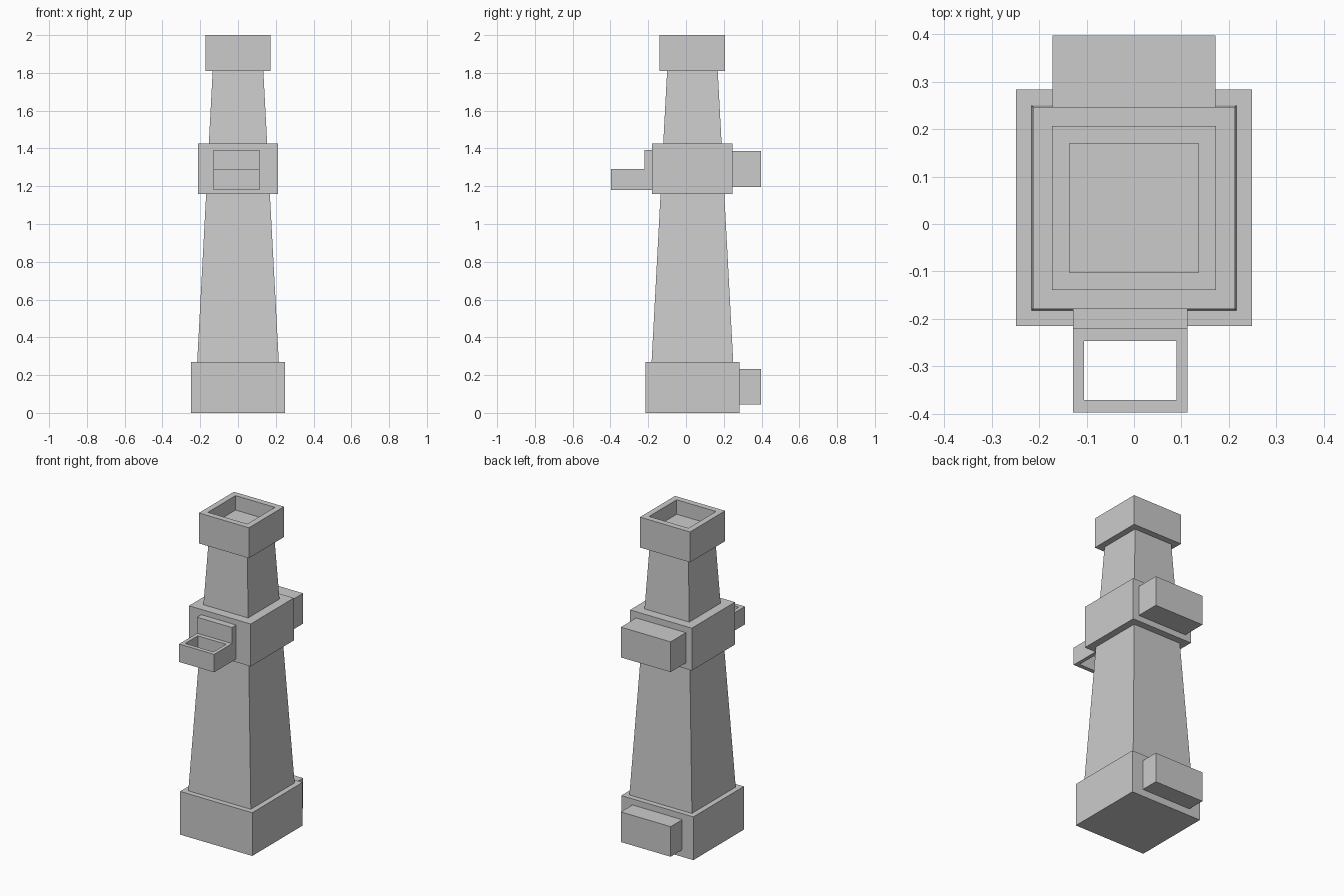
import bpy
import bmesh

if "Cube" in bpy.data.objects:
    bpy.data.objects.remove(bpy.data.objects["Cube"])

CY = 0.034  # centre line of the tower in y


def finish(name, bm):
    bmesh.ops.recalc_face_normals(bm, faces=bm.faces[:])
    mesh = bpy.data.meshes.new(name)
    bm.to_mesh(mesh)
    bm.free()
    obj = bpy.data.objects.new(name, mesh)
    bpy.context.collection.objects.link(obj)
    return obj


def loop(bm, x, y, z):
    return [bm.verts.new((x[i], y[j], z)) for i, j in ((0, 0), (1, 0), (1, 1), (0, 1))]


def bridge(bm, a, b):
    for i in range(4):
        j = (i + 1) % 4
        bm.faces.new((a[i], a[j], b[j], b[i]))


def skin(name, loops, closed=False):
    """Skin a chain of rectangles (x range, y range, z); cap the ends or close into a ring."""
    bm = bmesh.new()
    rings = [loop(bm, *l) for l in loops]
    for a, b in zip(rings, rings[1:]):
        bridge(bm, a, b)
    if closed:
        bridge(bm, rings[-1], rings[0])
    else:
        bm.faces.new(rings[0])
        bm.faces.new(rings[-1])
    return finish(name, bm)


def box(name, x, y, z):
    return skin(name, [(x, y, z[0]), (x, y, z[1])])


def square(half, z):
    return ((-half, half), (CY - half, CY + half), z)


# Tower: plinth, tapered shaft and middle collar
skin("base_block", [square(0.249, 0), square(0.249, 0.27)])
skin("tapered_shaft", [square(0.216, 0.27), square(0.134, 1.81)])
skin("middle_collar", [square(0.213, 1.16), square(0.213, 1.425)])

# Crown with sunken top
skin("crown", [square(0.173, 1.81), square(0.173, 2.0),
               square(0.136, 2.0), square(0.136, 1.91)])

# Rear boxes on the collar and the base
for name, y0, z in (("upper_rear_box", 0.245, (1.197, 1.386)),
                    ("lower_rear_box", 0.281, (0.044, 0.232))):
    box(name, (-0.172, 0.172), (y0, 0.397), z)

# Front balcony: back plate and open frame
X = (-0.129, 0.113)
box("balcony_plate", X, (-0.22, -0.178), (1.18, 1.392))
outer_y, inner_x, inner_y = (-0.397, -0.22), (-0.105, 0.09), (-0.371, -0.247)
skin("balcony_frame", [(X, outer_y, 1.18), (X, outer_y, 1.292),
                       (inner_x, inner_y, 1.292), (inner_x, inner_y, 1.18)], closed=True)
